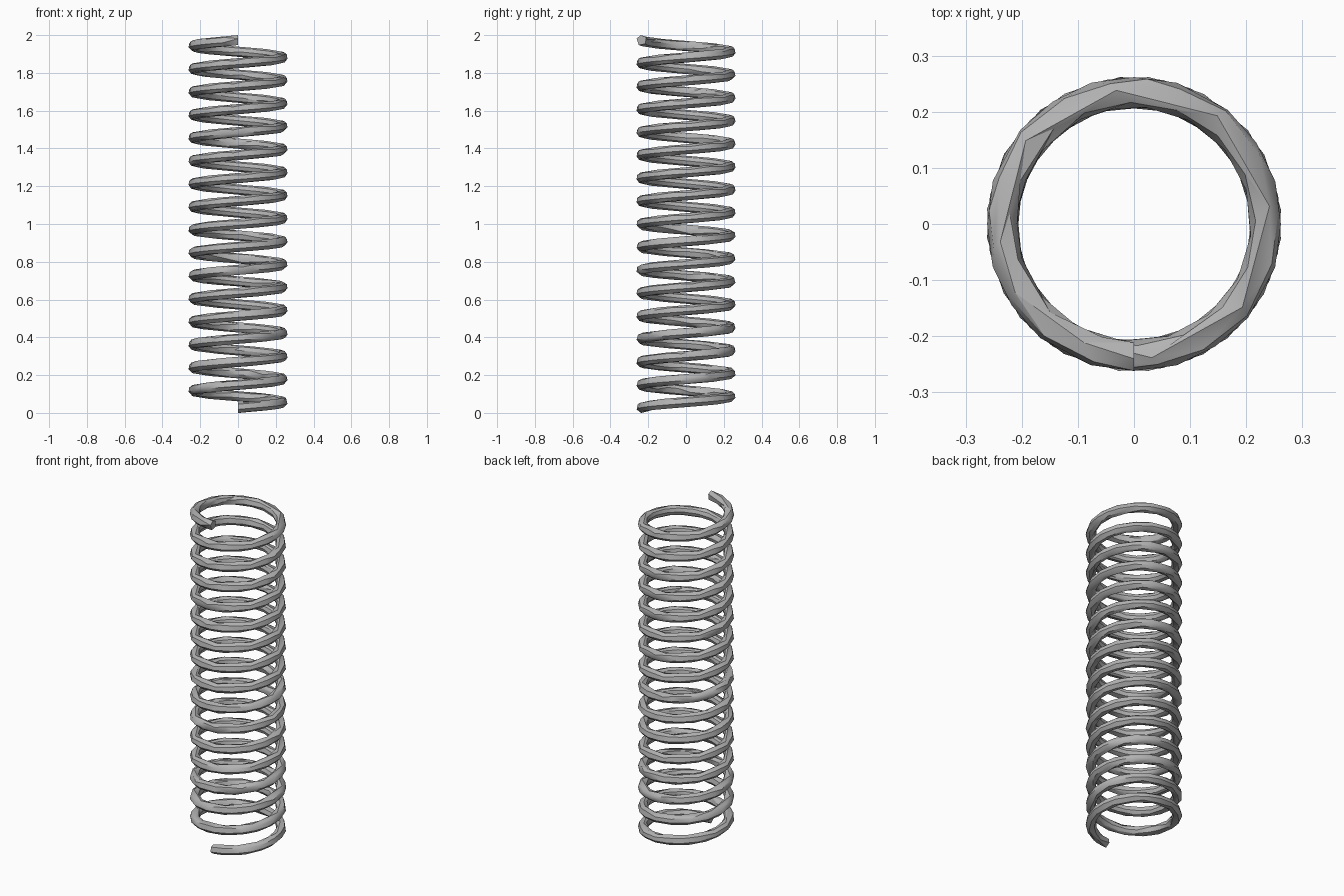
import bpy, bmesh, math
from mathutils import Vector

cube = bpy.data.objects.get("Cube")
if cube:
    bpy.data.objects.remove(cube, do_unlink=True)

TURNS, STEPS, SIDES = 16, 32, 12
COIL_R, WIRE_R, HEIGHT = 0.235, 0.027, 2.0
RISE = (HEIGHT - 2 * WIRE_R) / (TURNS * STEPS)

# Steel material
steel = bpy.data.materials.new("steel grey")
steel.use_nodes = True
colour = (0.45, 0.45, 0.45, 1)
steel.diffuse_color = colour
steel.node_tree.nodes["Principled BSDF"].inputs["Base Color"].default_value = colour

# Round wire section at the front of the coil
bm = bmesh.new()
ring = []
for i in range(SIDES):
    a = math.tau * i / SIDES
    ring.append(bm.verts.new((0, -COIL_R + WIRE_R * math.cos(a),
                              WIRE_R + WIRE_R * math.sin(a))))
edges = [bm.edges.new((ring[i], ring[(i + 1) % SIDES])) for i in range(SIDES)]

# Sweep the section upwards around the axis
bmesh.ops.spin(bm, geom=ring + edges, cent=(0, 0, 0), axis=(0, 0, 1),
               dvec=Vector((0, 0, RISE)), angle=math.tau * TURNS,
               steps=TURNS * STEPS, use_duplicate=False)

# Close both cut ends
bmesh.ops.holes_fill(bm, edges=[e for e in bm.edges if e.is_boundary], sides=0)
bmesh.ops.recalc_face_normals(bm, faces=bm.faces)
mesh = bpy.data.meshes.new("coil_spring")
bm.to_mesh(mesh)
bm.free()
mesh.materials.append(steel)
spring = bpy.data.objects.new("coil_spring", mesh)
bpy.context.collection.objects.link(spring)

# Smooth wire with crisp ends, reduced to uneven long facets
bpy.context.view_layer.objects.active = spring
spring.select_set(True)
reduce = spring.modifiers.new("uneven_facets", "DECIMATE")
reduce.ratio = 0.3
bpy.ops.object.modifier_apply(modifier=reduce.name)
bpy.ops.object.shade_smooth_by_angle(angle=math.radians(30))
